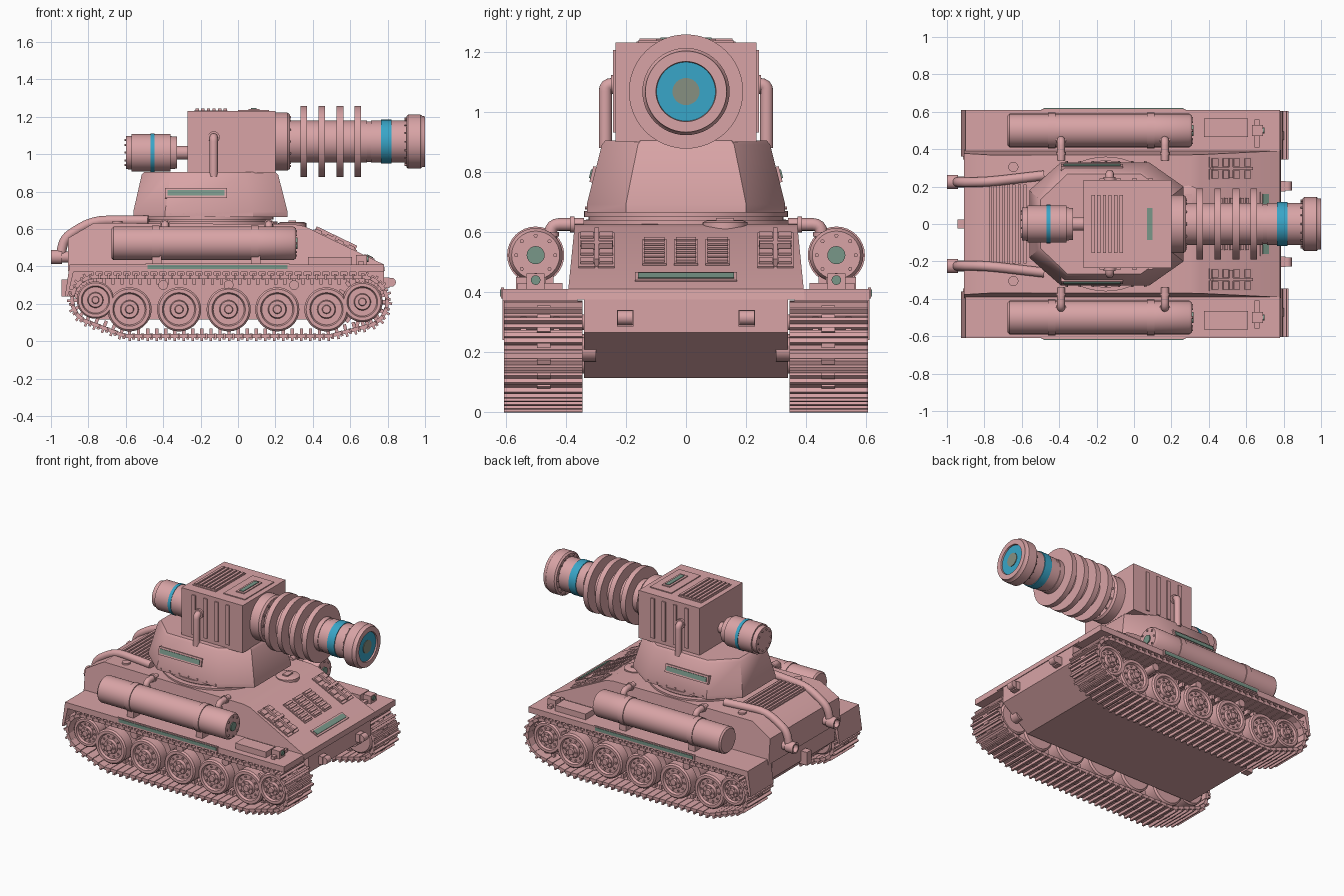
import bpy, bmesh, math
from math import cos, sin, pi
from mathutils import Vector, Matrix
from mathutils.geometry import convex_hull_2d

if "Cube" in bpy.data.objects:
    bpy.data.objects.remove(bpy.data.objects["Cube"])


def material(name, rgb):
    m = bpy.data.materials.new(name)
    m.use_nodes = True
    m.diffuse_color = (*rgb, 1)
    m.node_tree.nodes["Principled BSDF"].inputs["Base Color"].default_value = (*rgb, 1)
    return m


PINK = material("dusty_pink", (0.69, 0.37, 0.38))
BLUE = material("bright_blue", (0.04, 0.38, 0.58))
GREEN = material("grey_green", (0.19, 0.31, 0.25))
OLIVE = material("olive_grey", (0.24, 0.28, 0.22))


# Shapes are lists of rings; a part lofts and caps each of its shapes
def box(x0, x1, y0, y1, z0, z1):
    return [[(x, y, z) for x, y in ((x0, y0), (x1, y0), (x1, y1), (x0, y1))] for z in (z0, z1)]


def lathe(axis, a, b, profile, seg=32):
    rings = []
    for t, r in profile:
        ring = []
        for i in range(seg):
            u, v = a + r * cos(2 * pi * i / seg), b + r * sin(2 * pi * i / seg)
            ring.append({"x": (t, u, v), "y": (u, t, v), "z": (u, v, t)}[axis])
        rings.append(ring)
    return rings


def rod(axis, a, b, t0, t1, r, seg=32):
    return lathe(axis, a, b, [(t0, r), (t1, r)], seg)


def prism(profile, half):
    return [[(x, s * half(z), z) for x, z in profile] for s in (-1, 1)]


def tube(path, r, side):
    path = [Vector(p) for p in path]
    pts = [path[0]]
    for a, b, c in zip(path, path[1:], path[2:]):
        d = min((a - b).length, (c - b).length) * 0.45
        p, q = b + (a - b).normalized() * d, b + (c - b).normalized() * d
        pts += [p.lerp(b, t).lerp(b.lerp(q, t), t) for t in (0, .25, .5, .75, 1)]
    pts.append(path[-1])
    rings = []
    for i, p in enumerate(pts):
        tan = (pts[min(i + 1, len(pts) - 1)] - pts[max(i - 1, 0)]).normalized()
        v = tan.cross(Vector(side)).normalized()
        u = v.cross(tan)
        rings.append([p + r * (u * cos(k * pi / 8) + v * sin(k * pi / 8)) for k in range(16)])
    return rings


def turn(matrix, shapes):
    return [[[matrix @ Vector(p) for p in ring] for ring in s] for s in shapes]


def bolts(axis, a, b, t0, t1, ring_r, count, r=0.007):
    return [rod(axis, a + ring_r * cos(2 * pi * i / count), b + ring_r * sin(2 * pi * i / count),
                t0, t1, r, 6) for i in range(count)]


def part(name, mat, shapes, mirror=False):
    bm = bmesh.new()
    for rings in shapes:
        vs = [[bm.verts.new(p) for p in ring] for ring in rings]
        n = len(vs[0])
        bm.faces.new(vs[0])
        bm.faces.new(vs[-1])
        for a, b in zip(vs, vs[1:]):
            for i in range(n):
                bm.faces.new((a[i], a[(i + 1) % n], b[(i + 1) % n], b[i]))
    bmesh.ops.recalc_face_normals(bm, faces=bm.faces)
    for f in bm.faces:
        f.smooth = True
    for e in bm.edges:
        e.smooth = e.calc_face_angle(0) < 0.6
    me = bpy.data.meshes.new(name)
    bm.to_mesh(me)
    bm.free()
    me.materials.append(mat)
    ob = bpy.data.objects.new(name, me)
    bpy.context.collection.objects.link(ob)
    if mirror:
        mod = ob.modifiers.new("mirror", "MIRROR")
        mod.use_axis = (False, True, False)
        mod.use_mirror_merge = False


# Hull
part("lower_hull", PINK, [prism([(-.74, .115), (.58, .115), (.78, .265), (.78, .385), (-.9, .385), (-.9, .26)],
                                lambda z: .34)])
part("upper_hull", PINK, [prism([(-.91, .375), (.785, .375), (.78, .41), (.355, .615), (.3, .625),
                                 (-.77, .632), (-.91, .55)], lambda z: .395 - (z - .375) * .1)])
part("fender", PINK, [box(-.9, .78, .36, .61, .37, .41),
                      prism([(-.87, .41), (-.9, .41), (-.925, .24), (-.91, .24)], lambda z: .125)], True)
flap = bpy.data.objects["fender"].data
for v in flap.vertices[8:]:
    v.co.y += .485
part("fender_side_rail", PINK, [box(-.495, .275, .605, .615, .378, .416)], True)
part("fender_side_strip", GREEN, [box(-.485, .265, .61, .619, .386, .408)], True)
part("hull_rivets", PINK, [rod("y", -.85 + .08 * i, .392, .38, .4, .006, 6) for i in range(21)], True)
part("front_tow_hook", PINK, [box(.77, .81, .175, .23, .285, .34), rod("y", .82, .315, .178, .227, .024, 16)], True)
part("rear_tow_hook", PINK, [box(-.945, -.89, -.025, .025, .24, .33)])

# Rear deck and hatches
part("rear_grille", PINK, [box(-.775, -.56, -.225, .225, .62, .637)] +
     [box(x, x + .016, -.21, .21, .63, .647) for x in [-.765 + .029 * i for i in range(7)]])
part("filler_cap", PINK, [rod("z", -.645, .305, .62, .642, .027, 20)], True)
part("deck_hatch", PINK, [lathe("z", .29, .13, [(.61, .075), (.632, .075), (.638, .06)]),
                          box(.27, .31, .1, .16, .63, .646)])
part("exhaust", PINK, [tube([(-.95, .225, .45), (-.93, .222, .55), (-.78, .225, .645), (-.48, .26, .645)],
                            .026, (0, 1, 0)),
                       lathe("x", .225, .45, [(-.9, .03), (-.94, .03), (-.94, .038), (-1.0, .038),
                                              (-1.0, .027), (-.97, .025)])], True)

# Sloped front plate
SLOPE = Matrix.Translation((.355, 0, .615)) @ Matrix.Rotation(math.atan2(.205, .425), 4, "Y")


def vent(u0, u1, y0, y1, n):
    step = (u1 - u0) / n
    return [box(u0, u1, y0, y1, -.01, .006)] + [
        box(u0 + step * (i + .2), u0 + step * (i + .75), y0 + .006, y1 - .006, 0, .016) for i in range(n)]


part("front_vents", PINK, turn(SLOPE, sum([vent(.1, .29, y - .04, y + .04, 6) for y in (-.105, 0, .105)], [])))
part("side_vents", PINK, turn(SLOPE, vent(.05, .31, .237, .293, 4) + vent(.05, .31, .302, .357, 4) +
                              [box(.06, .3, .29, .305, 0, .028), box(.16, .18, .245, .35, 0, .028)]), True)
part("front_slit_frame", PINK, turn(SLOPE, [box(.355, .415, -.17, .17, -.01, .006)]))
part("front_slit", GREEN, turn(SLOPE, [box(.367, .403, -.16, .16, 0, .01)]))

# Tanks on the fenders
part("side_tank", PINK, [lathe("x", .5, .523, [(-.675, .08), (-.665, .09), (-.46, .09), (-.46, .095), (-.42, .095),
                                               (-.42, .09), (.07, .09), (.07, .095), (.11, .095), (.11, .09),
                                               (.295, .09), (.31, .08)])] +
     bolts("x", .5, .523, .3, .316, .065, 8) + [box(x, x + .05, .44, .56, .4, .46) for x in (-.46, .07)], True)
part("tank_cap", GREEN, [rod("x", .5, .523, .3, .317, .03, 20)], True)
part("tank_pipe", PINK, [s for x in (-.39, .165) for s in (
    tube([(x, .45, .56), (x, .45, .625), (x, .34, .625)], .021, (1, 0, 0)),
    rod("z", x, .45, .585, .6, .027, 16), rod("y", x, .625, .37, .385, .027, 16))], True)
part("fender_box", PINK, [box(.375, .61, .465, .565, .4, .45)], True)
part("fender_lamp", PINK, [box(.63, .69, .47, .53, .4, .462), box(.645, .67, .41, .56, .4, .43)], True)
part("lamp_glass", GREEN, [rod("x", .5, .44, .68, .697, .016, 16)], True)

# Running gear
ROAD = [-.58, -.315, -.05, .21, .473]
WHEELS = [(x, .17, .118) for x in ROAD] + [(.665, .21, .108), (-.762, .22, .1)]
for i, (x, z, r) in enumerate(WHEELS):
    body = lathe("y", x, z, [(.36, r * .9), (.37, r), (.45, r), (.45, r * .6), (.495, r * .6), (.495, r), (.565, r),
                             (.575, r * .92), (.575, r * .76), (.56, r * .7), (.56, r * .42), (.58, r * .38),
                             (.58, r * .2), (.592, r * .17)], 36)
    extra = bolts("y", x, z, .55, .568, r * .57, 10) + bolts("y", x, z, .57, .587, r * .29, 6, .005)
    if i == 5:
        for k in range(14):
            m = Matrix.Translation((x, 0, z)) @ Matrix.Rotation(2 * pi * k / 14, 4, "Y")
            extra += turn(m, [box(r - .01, r + .03, y, y + .02, -.01, .01) for y in (.42, .53)])
    name = "road_wheel" if i < 5 else ("drive_sprocket", "idler_wheel")[i - 5]
    part(name, PINK, [body] + extra + [rod("y", x, z, .3, .37, .04, 16)], True)
part("return_roller", PINK, [rod("y", x, .3, .33, .57, .026, 20) for x in (-.4, -.05, .3)], True)

# Track: shoes spaced evenly along the outline wrapped around the wheels
cloud = [Vector((x + (r + .024) * cos(a * pi / 24), z + (r + .024) * sin(a * pi / 24)))
         for x, z, r in WHEELS for a in range(48)]
loop = [cloud[i] for i in convex_hull_2d(cloud)]
if sum(a.cross(b) for a, b in zip(loop, loop[1:] + loop[:1])) < 0:
    loop.reverse()
edges = list(zip(loop, loop[1:] + loop[:1]))
total = sum((b - a).length for a, b in edges)
COUNT = 76
pitch = total / COUNT
shoes, walked, k = [], 0, 0
for a, b in edges:
    d = (b - a).normalized()
    while k < COUNT and k * pitch < walked + (b - a).length:
        p = a + d * (k * pitch - walked)
        m = Matrix(((d.x, 0, d.y, p.x), (0, 1, 0, 0), (d.y, 0, -d.x, p.y), (0, 0, 0, 1)))
        h = pitch * .46
        shoes += turn(m, [box(-h, h, .345, .605, -.01, .01), box(-h * .3, h * .3, .345, .605, .009, .028),
                          box(h * .6, h * 1.3, .45, .495, -.012, .018),
                          box(-h * .4, h * .4, .455, .49, -.04, -.008)])
        k += 1
    walked += (b - a).length
part("track", PINK, shoes, True)

# Turret
part("turret_ring", PINK, [lathe("z", -.15, 0, [(.6, .36), (.64, .36), (.64, .325), (.65, .325), (.65, .34), (.67, .34)], 48)])


def octagon(z, xr, yr, xf, yf, xa, xb, y):
    right = [(xr, -yr, z), (xa, -y, z), (xb, -y, z), (xf, -yf, z)]
    return right + [(px, -py, pz) for px, py, pz in reversed(right)]


low = (-.56, .18, .265, .2, -.39, .08, .33)
part("turret", PINK, [[octagon(.665, *low), octagon(.692, *low), octagon(.89, -.515, .14, .215, .16, -.36, .04, .28),
                       octagon(.905, -.5, .13, .2, .15, -.355, .035, .268)]])
part("turret_rivets", PINK, [rod("y", -.36 + .07 * i, .68, .32, .336, .006, 6) for i in range(7)], True)
LEAN = Matrix.Translation((-.225, .303, .79)) @ Matrix.Rotation(math.atan2(.05, .198), 4, "X")
part("turret_slit_frame", PINK, turn(LEAN, [box(-.165, .165, -.02, .012, -.027, .027)]), True)
part("turret_slit", GREEN, turn(LEAN, [box(-.153, .153, 0, .017, -.015, .015)]), True)

# Gun housing
part("gun_housing", PINK, [box(-.27, .2, -.235, .235, .9, 1.23)])
part("housing_ribs", PINK, [box(x, x + .026, .23, .243, .93, 1.205) for x in (-.185, -.095, -.01, .075)], True)
part("housing_pipe", PINK, [tube([(-.13, .22, 1.09), (-.13, .268, 1.09), (-.13, .268, .88)], .022, (1, 0, 0)),
                            rod("y", -.13, 1.09, .23, .25, .032, 20)], True)
part("roof_grille", PINK, [box(-.235, -.055, -.165, .165, 1.22, 1.234)] +
     [box(x, x + .018, -.155, .155, 1.23, 1.243) for x in [-.227 + .03 * i for i in range(6)]])
part("roof_hatch", PINK, [box(0, .165, -.16, .16, 1.22, 1.236), box(.055, .115, -.1, .1, 1.23, 1.242)])
part("roof_slit", GREEN, [box(.07, .1, -.085, .085, 1.236, 1.246)])

# Gun barrel
AXIS = 1.067
part("barrel", PINK, [lathe("x", 0, AXIS, [(.18, .155), (.265, .155), (.278, .145), (.278, .112), (.69, .112),
                                           (.69, .108), (.71, .108), (.71, .112), (.9, .112), (.9, .135), (.91, .145),
                                           (.975, .145), (.985, .137), (1.0, .135), (1.0, .1), (.985, .098)], 48)] +
     bolts("x", 0, AXIS, .27, .284, .13, 12) + bolts("x", 0, AXIS, .89, .902, .125, 16, .005))
part("cooling_fins", PINK, [lathe("x", 0, AXIS, [(x, .1), (x, .19), (x + .036, .19), (x + .036, .1)], 48)
                            for x in (.333, .43, .527, .622)])
part("barrel_band", BLUE, [rod("x", 0, AXIS, .765, .82, .117, 48)])
part("muzzle_lens", BLUE, [rod("x", 0, AXIS, .98, .99, .098, 48)])
part("muzzle_core", OLIVE, [rod("x", 0, AXIS, .98, .994, .045)])

# Rear motor
part("rear_motor", PINK, [lathe("x", 0, 1.008, [(-.6, .088), (-.57, .09), (-.57, .1), (-.36, .1), (-.36, .088),
                                                (-.325, .085), (-.325, .036), (-.25, .036)], 40)] +
     bolts("x", 0, 1.008, -.606, -.59, .07, 10, .006))
part("motor_band", BLUE, [rod("x", 0, 1.008, -.468, -.446, .103, 40)])
